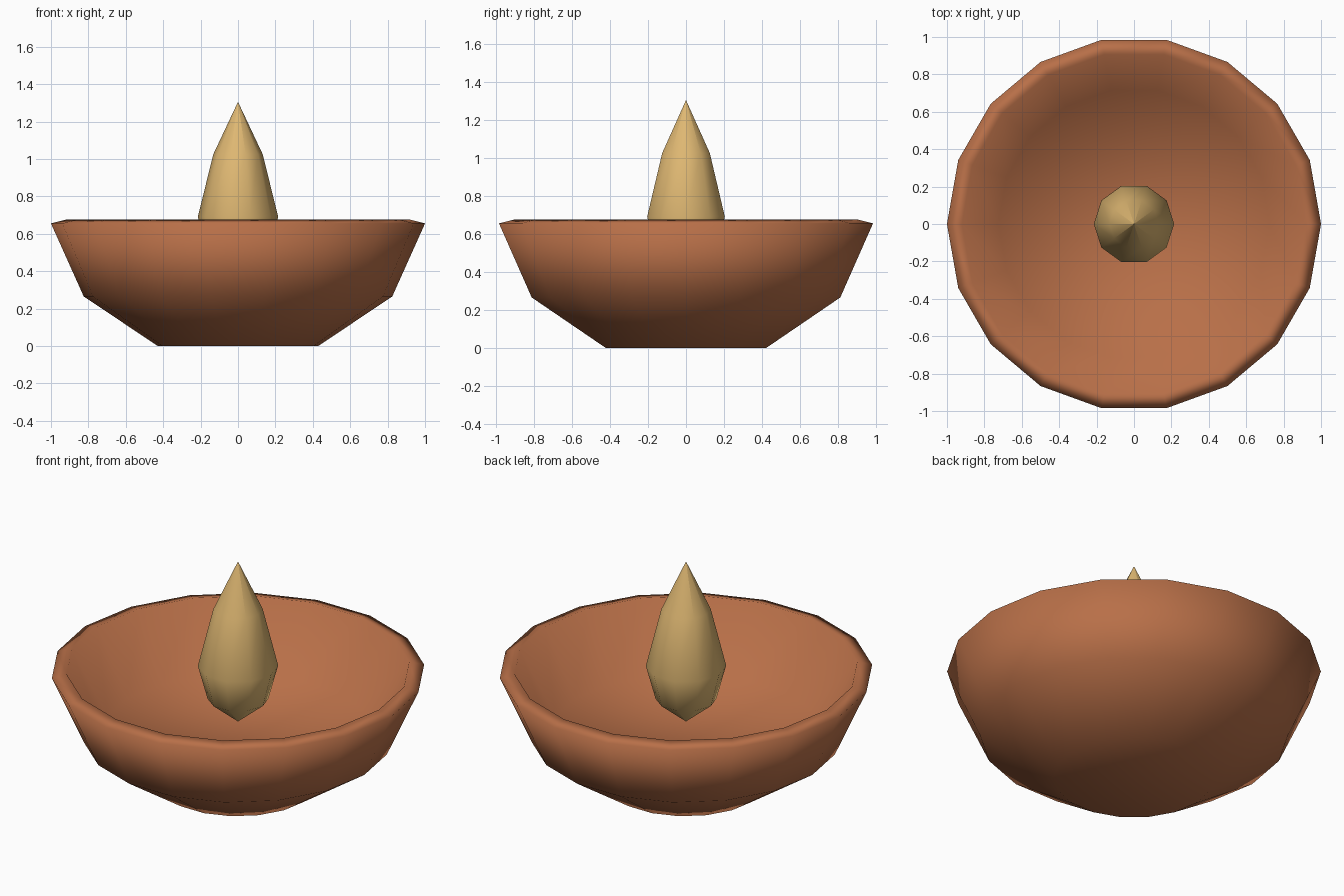
import bpy, math

cube = bpy.data.objects.get("Cube")
if cube:
    bpy.data.objects.remove(cube, do_unlink=True)


def make_material(name, colour):
    mat = bpy.data.materials.new(name)
    mat.use_nodes = True
    mat.diffuse_color = colour
    mat.node_tree.nodes["Principled BSDF"].inputs["Base Color"].default_value = colour
    return mat


def lathe(name, profile, sides, mat):
    """Turn a bottom-to-top (radius, height) profile; radius 0 is a pointed tip."""
    verts, faces = [], []
    for r, z in profile:
        for i in range(sides):
            a = math.tau * i / sides
            verts.append((r * math.cos(a), r * math.sin(a), z))
    for k in range(len(profile) - 1):
        low, high = k * sides, (k + 1) * sides
        for i in range(sides):
            j = (i + 1) % sides
            # Each facet keeps its own tip point, so the tips shade like cones
            if profile[k][0] == 0:
                faces.append((low + i, high + j, high + i))
            elif profile[k + 1][0] == 0:
                faces.append((low + i, low + j, high + i))
            else:
                faces.append((low + i, low + j, high + j, high + i))
    # Close open ends with flat caps
    if profile[0][0]:
        faces.append(range(sides)[::-1])
    if profile[-1][0]:
        faces.append(range(len(verts) - sides, len(verts)))
    mesh = bpy.data.meshes.new(name)
    mesh.from_pydata(verts, [], [list(f) for f in faces])
    mesh.materials.append(mat)
    mesh.shade_smooth()
    obj = bpy.data.objects.new(name, mesh)
    bpy.context.collection.objects.link(obj)


clay = make_material("terracotta", (0.48, 0.16, 0.065, 1))
gold = make_material("flame_gold", (0.74, 0.48, 0.17, 1))

# Bowl: outer wall up to the rim, then down the inner wall to a wide flat floor
lathe("bowl", [(0.43, 0), (0.825, 0.265), (1.0, 0.655),
               (0.92, 0.675), (0.725, 0.3)], 18, clay)

# Flame: teardrop hovering in the middle of the bowl
lathe("flame", [(0, 0.36), (0.163, 0.495), (0.215, 0.69),
                (0.132, 1.025), (0, 1.305)], 10, gold)
